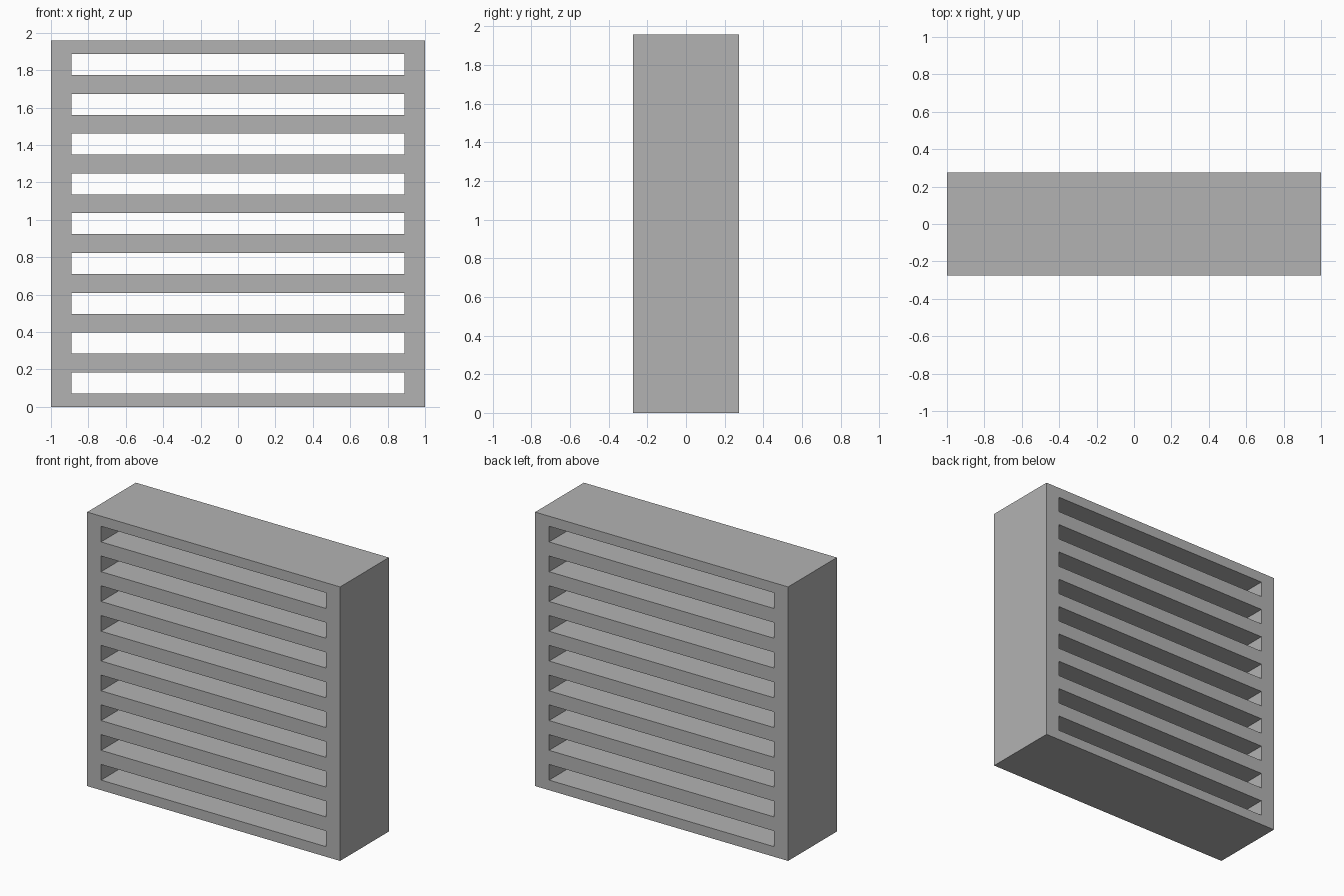
import bpy
import bmesh

cube = bpy.data.objects.get("Cube")
if cube:
    bpy.data.objects.remove(cube, do_unlink=True)

WIDTH, DEPTH, HEIGHT = 2.0, 0.55, 1.958
SIDE = 0.11        # width of the side posts
RAIL = 0.072       # height of the top and bottom rails
SLOT = 0.112       # height of each opening
SLOTS = 9
PITCH = (HEIGHT - 2 * RAIL - SLOT) / (SLOTS - 1)

# Plain grey material
grey = bpy.data.materials.new("plain_grey")
grey.use_nodes = True
colour = (0.45, 0.45, 0.45, 1)
grey.diffuse_color = colour
bsdf = next(n for n in grey.node_tree.nodes if n.type == 'BSDF_PRINCIPLED')
bsdf.inputs["Base Color"].default_value = colour

# Grid lines of the front face: posts across, rails and slots upward
xs = [-WIDTH / 2, SIDE - WIDTH / 2, WIDTH / 2 - SIDE, WIDTH / 2]
zs = [0]
for i in range(SLOTS):
    bottom = RAIL + i * PITCH
    zs += [bottom, bottom + SLOT]
zs.append(HEIGHT)

bm = bmesh.new()
grid = [[bm.verts.new((x, -DEPTH / 2, z)) for x in xs] for z in zs]

# Fill the solid cells, leaving the slots open
for row in range(len(zs) - 1):
    for col in range(len(xs) - 1):
        if col == 1 and row % 2 == 1:
            continue
        a, b = grid[row], grid[row + 1]
        bm.faces.new((a[col], a[col + 1], b[col + 1], b[col]))

# Extrude through the full depth, keeping the front face
front = bm.faces[:]
result = bmesh.ops.extrude_face_region(bm, geom=front, use_keep_orig=True)
back = [v for v in result["geom"] if isinstance(v, bmesh.types.BMVert)]
bmesh.ops.translate(bm, verts=back, vec=(0, DEPTH, 0))
bmesh.ops.recalc_face_normals(bm, faces=bm.faces[:])

# Slatted vent block
mesh = bpy.data.meshes.new("slatted_vent")
bm.to_mesh(mesh)
bm.free()
mesh.materials.append(grey)
vent = bpy.data.objects.new("slatted_vent", mesh)
bpy.context.collection.objects.link(vent)
